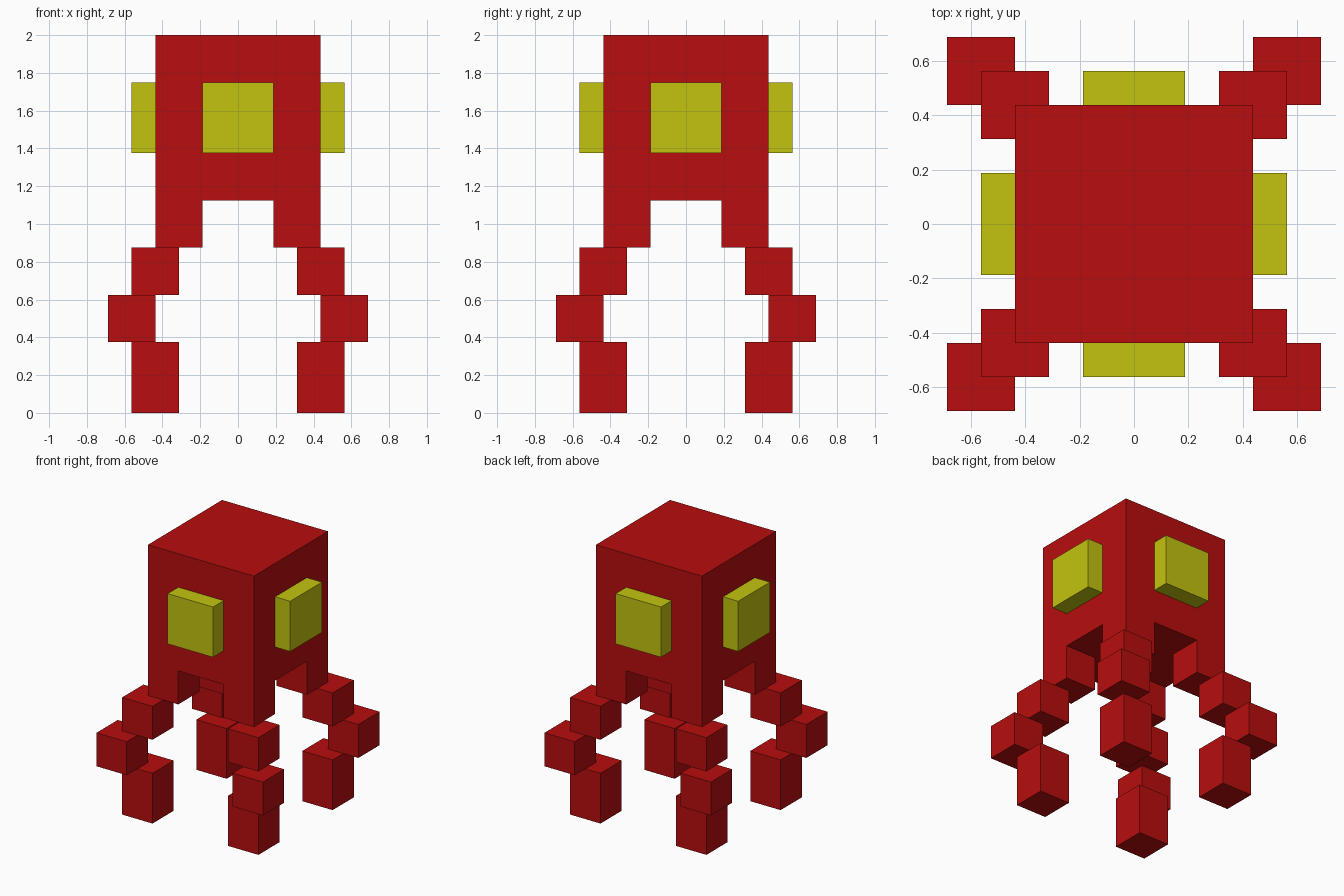
import bpy
import bmesh
from mathutils import Vector

cube = bpy.data.objects.get("Cube")
if cube:
    bpy.data.objects.remove(cube, do_unlink=True)

U = 0.0625  # block unit: every size is a whole number of these


def material(name, rgb):
    mat = bpy.data.materials.new(name)
    mat.use_nodes = True
    color = (*rgb, 1.0)
    mat.diffuse_color = color
    mat.node_tree.nodes["Principled BSDF"].inputs["Base Color"].default_value = color
    return mat


RED = material("red", (0.48, 0.0043, 0.0043))
YELLOW = material("yellow", (0.55, 0.55, 0.005))


def box_bmesh(low, high):
    """Box between two corners given in block units."""
    low, high = Vector(low) * U, Vector(high) * U
    bm = bmesh.new()
    bmesh.ops.create_cube(bm, size=1.0)
    for v in bm.verts:
        v.co = (low + high) / 2 + v.co * (high - low)
    return bm


def add_object(name, bm, mat):
    bmesh.ops.recalc_face_normals(bm, faces=bm.faces[:])
    mesh = bpy.data.meshes.new(name)
    bm.to_mesh(mesh)
    bm.free()
    mesh.materials.append(mat)
    obj = bpy.data.objects.new(name, mesh)
    bpy.context.collection.objects.link(obj)
    return obj


# Head: a block whose four bottom corners are pulled down into leg stubs
bm = box_bmesh((-7, -7, 18), (7, 7, 32))
for axis in (Vector((1, 0, 0)), Vector((0, 1, 0))):
    for cut in (-3, 3):
        bmesh.ops.bisect_plane(bm, geom=bm.verts[:] + bm.edges[:] + bm.faces[:],
                               plane_co=axis * cut * U, plane_no=axis)
bm.normal_update()
corners = []
for f in bm.faces:
    c = f.calc_center_median()
    if f.normal.z < -0.9 and abs(c.x) > 3 * U and abs(c.y) > 3 * U:
        corners.append(f)
stubs = bmesh.ops.extrude_discrete_faces(bm, faces=corners)["faces"]
bmesh.ops.translate(bm, verts=list({v for f in stubs for v in f.verts}),
                    vec=(0, 0, -4 * U))
add_object("head", bm, RED)

# Eyes: one raised block on each side of the head
add_object("eye_front", box_bmesh((-3, -9, 22), (3, -7, 28)), YELLOW)
add_object("eye_back", box_bmesh((-3, 7, 22), (3, 9, 28)), YELLOW)
add_object("eye_left", box_bmesh((7, -3, 22), (9, 3, 28)), YELLOW)
add_object("eye_right", box_bmesh((-9, -3, 22), (-7, 3, 28)), YELLOW)

# Legs: stepped blocks, (part, inner edge, bottom, top), repeated at each corner
SEGMENTS = [("upper_leg", 5, 10, 14), ("knee", 7, 6, 10), ("foot", 5, 0, 6)]
for sx, side in ((1, "left"), (-1, "right")):
    for sy, end in ((-1, "front"), (1, "back")):
        for part, inner, bottom, top in SEGMENTS:
            xs = sorted((sx * inner, sx * (inner + 4)))
            ys = sorted((sy * inner, sy * (inner + 4)))
            bm = box_bmesh((xs[0], ys[0], bottom), (xs[1], ys[1], top))
            add_object(f"{part}_{end}_{side}", bm, RED)
